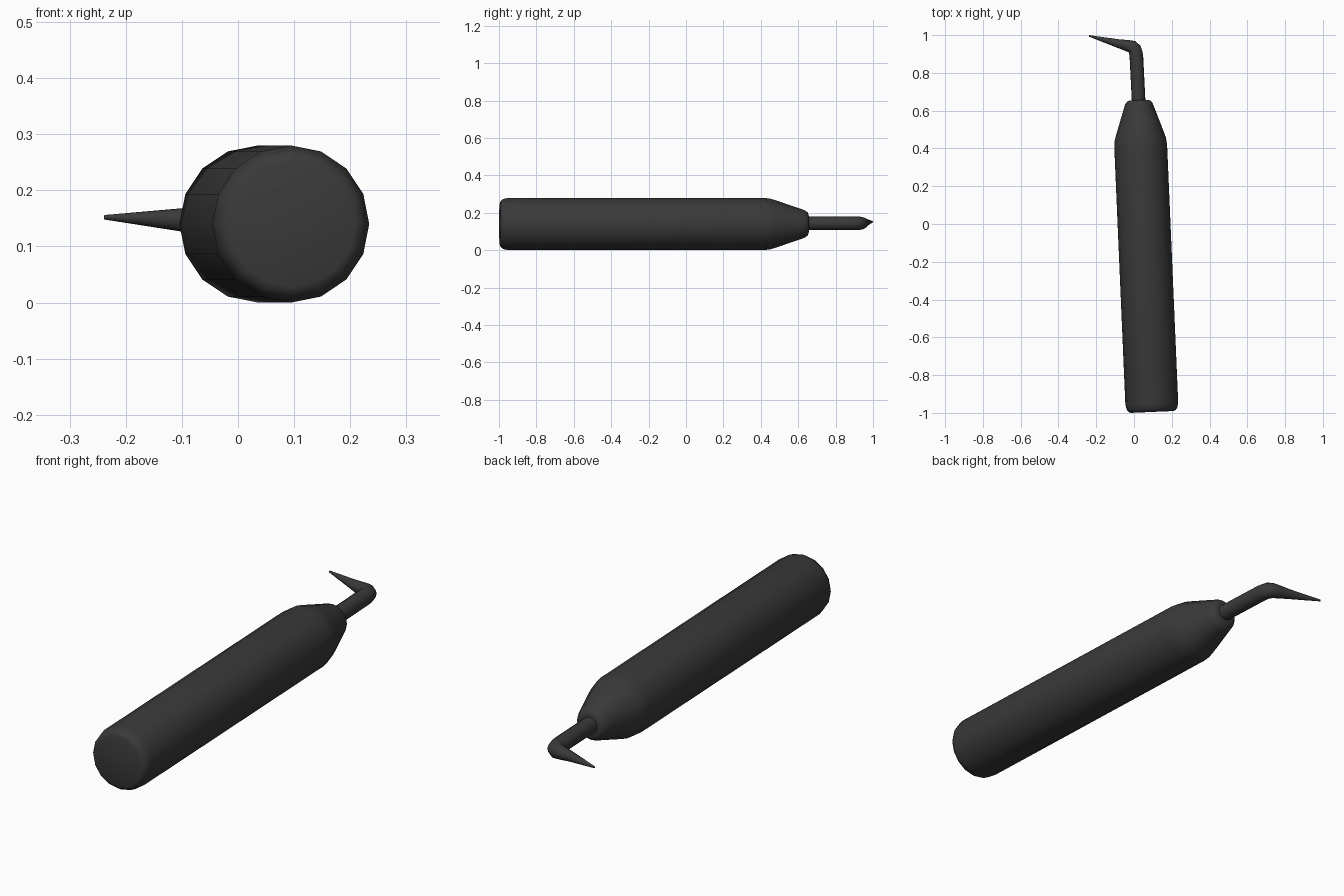
import bpy, bmesh, math
from mathutils import Vector

cube = bpy.data.objects.get("Cube")
if cube:
    bpy.data.objects.remove(cube, do_unlink=True)

# Dark grey finish
grey = bpy.data.materials.new("dark_grey")
grey.use_nodes = True
grey.diffuse_color = (0.042, 0.042, 0.042, 1)
grey.node_tree.nodes["Principled BSDF"].inputs["Base Color"].default_value = grey.diffuse_color


def sweep(name, stations, sides, angle):
    """Skin round rings along (centre, radius) stations and cap both ends."""
    bm = bmesh.new()
    centres = [Vector(c) for c, r in stations]
    rings = []
    for i, (c, r) in enumerate(stations):
        before = centres[i] - centres[max(i - 1, 0)]
        after = centres[min(i + 1, len(centres) - 1)] - centres[i]
        tangent = (before.normalized() + after.normalized()).normalized()
        across = tangent.cross(Vector((0, 0, 1))).normalized()
        up = across.cross(tangent)
        turns = [2 * math.pi * k / sides for k in range(sides)]
        rings.append([bm.verts.new(centres[i] + r * (math.cos(t) * across + math.sin(t) * up))
                      for t in turns])
    for a, b in zip(rings, rings[1:]):
        for k in range(sides):
            n = (k + 1) % sides
            bm.faces.new((a[k], a[n], b[n], b[k]))
    bm.faces.new(rings[0])
    bm.faces.new(rings[-1])
    bmesh.ops.recalc_face_normals(bm, faces=bm.faces)
    mesh = bpy.data.meshes.new(name)
    bm.to_mesh(mesh)
    bm.free()
    mesh.materials.append(grey)
    obj = bpy.data.objects.new(name, mesh)
    bpy.context.collection.objects.link(obj)
    bpy.ops.object.select_all(action="DESELECT")
    obj.select_set(True)
    bpy.context.view_layer.objects.active = obj
    bpy.ops.object.shade_smooth_by_angle(angle=math.radians(angle))
    return obj


# Handle: rounded butt, straight grip, tapered nose, slightly slanted axis
start = Vector((0.096, -0.995, 0.14))
axis = Vector((-0.043, 1, 0)).normalized()
profile = [(0, 0.112), (0.005, 0.125), (0.018, 0.134), (0.045, 0.14),
           (1.41, 0.14), (1.445, 0.136), (1.475, 0.127), (1.615, 0.079),
           (1.635, 0.072), (1.648, 0.06), (1.652, 0.05)]
sweep("handle", [(start + axis * d, r) for d, r in profile], 16, 40)

# Bent pick: straight shaft, rounded elbow, long taper to the point
pick = [((0.027, 0.6, 0.144), 0.036), ((0.013, 0.88, 0.144), 0.036),
        ((0.010, 0.905, 0.144), 0.036), ((0.004, 0.925, 0.144), 0.036),
        ((-0.010, 0.938, 0.144), 0.034), ((-0.03, 0.943, 0.145), 0.031),
        ((-0.09, 0.957, 0.147), 0.022), ((-0.238, 0.996, 0.152), 0.004)]
sweep("pick", pick, 16, 40)
